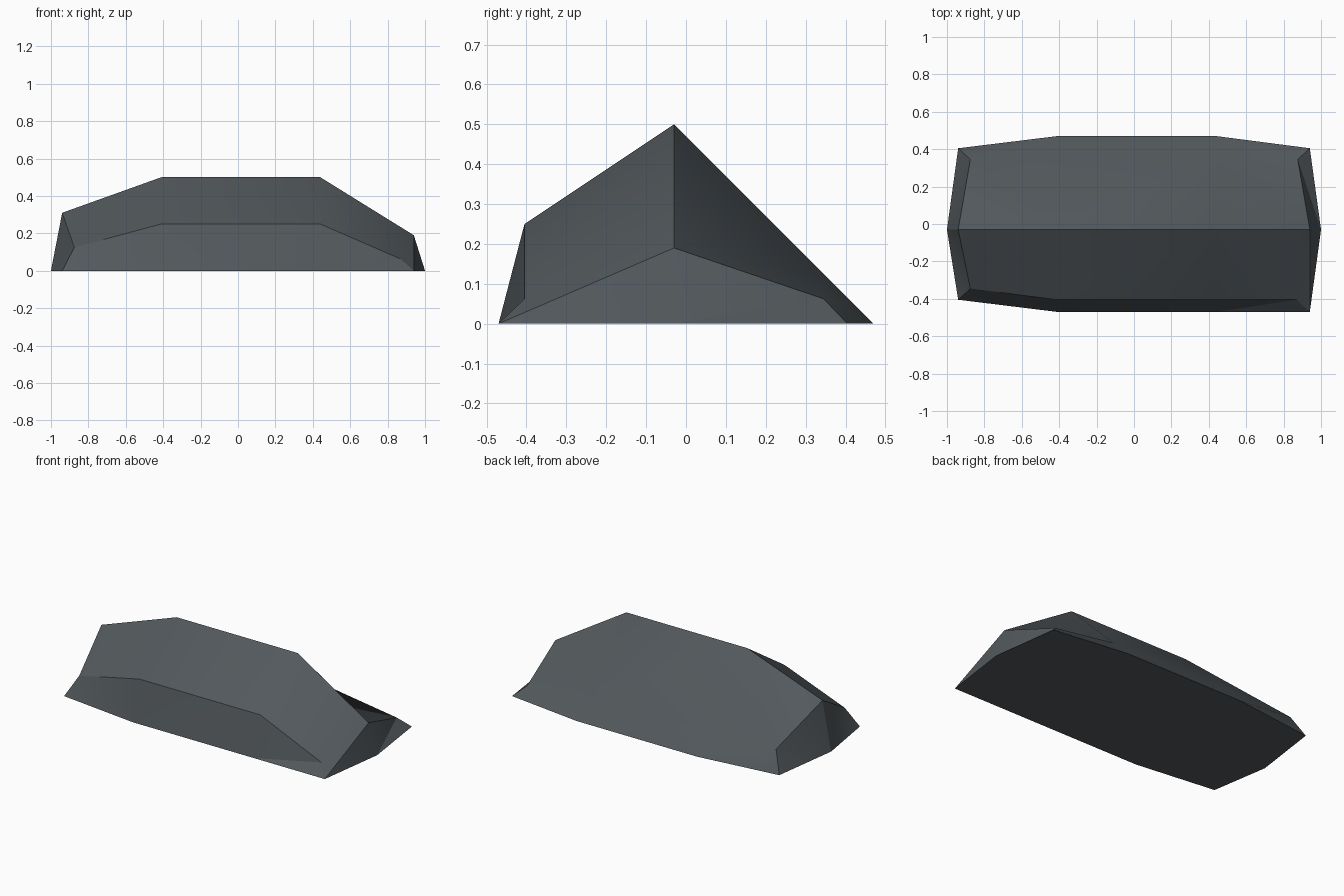
import bpy, bmesh

if "Cube" in bpy.data.objects:
    bpy.data.objects.remove(bpy.data.objects["Cube"])

# Rock cross-sections along x: front base, front middle, ridge, back middle, back base
stations = [
    [(-.94, -.405, 0), (-.875, -.345, .125), (-.94, -.03, .31), (-.875, .345, .125), (-.94, .405, 0)],
    [(-.41, -.47, 0), (-.41, -.405, .25), (-.41, -.03, .5), (-.41, .345, .125), (-.41, .47, 0)],
    [(.44, -.47, 0), (.44, -.405, .25), (.44, -.03, .5), (.44, .345, .125), (.44, .47, 0)],
    [(.94, -.47, 0), (.87, -.405, .0625), (.94, -.03, .19), (.875, .345, .0625), (.94, .405, 0)],
]
bm = bmesh.new()
s = [[bm.verts.new(p) for p in row] for row in stations]
left_tip = bm.verts.new((-1, -.03, 0))
right_tip = bm.verts.new((1, -.03, 0))


def skin(inner, outer, rising):
    """Triangulated strip between two sections; rising picks the diagonal."""
    for r, up in enumerate(rising):
        a, b, c, d = inner[r], inner[r + 1], outer[r + 1], outer[r]
        for tri in ([(a, b, c), (a, c, d)] if up else [(a, b, d), (b, c, d)]):
            bm.faces.new(tri)


# Sloping shoulders
skin(s[1], s[0], (True, False, True, False))
skin(s[2], s[3], (True, False, False, False))

# Long middle facets
for r in range(4):
    bm.faces.new((s[1][r], s[1][r + 1], s[2][r + 1], s[2][r]))

# Left end fan
for r in range(4):
    bm.faces.new((left_tip, s[0][r], s[0][r + 1]))

# Right end facets
e = s[3]
for tri in ((e[0], e[1], e[2]), (right_tip, e[0], e[2]),
            (right_tip, e[2], e[3]), (right_tip, e[3], e[4])):
    bm.faces.new(tri)

# Flat underside
bm.faces.new([left_tip] + [row[0] for row in s] + [right_tip] + [row[4] for row in reversed(s)])
bmesh.ops.recalc_face_normals(bm, faces=bm.faces[:])

mesh = bpy.data.meshes.new("rock")
bm.to_mesh(mesh)
bm.free()
rock = bpy.data.objects.new("rock", mesh)
bpy.context.collection.objects.link(rock)

stone = bpy.data.materials.new("dark grey stone")
stone.diffuse_color = (.085, .098, .107, 1)
stone.use_nodes = True
stone.node_tree.nodes["Principled BSDF"].inputs["Base Color"].default_value = stone.diffuse_color
mesh.materials.append(stone)

# Soft facets with crisp main edges
bpy.context.view_layer.objects.active = rock
rock.select_set(True)
bpy.ops.object.shade_smooth_by_angle(angle=.5236)
